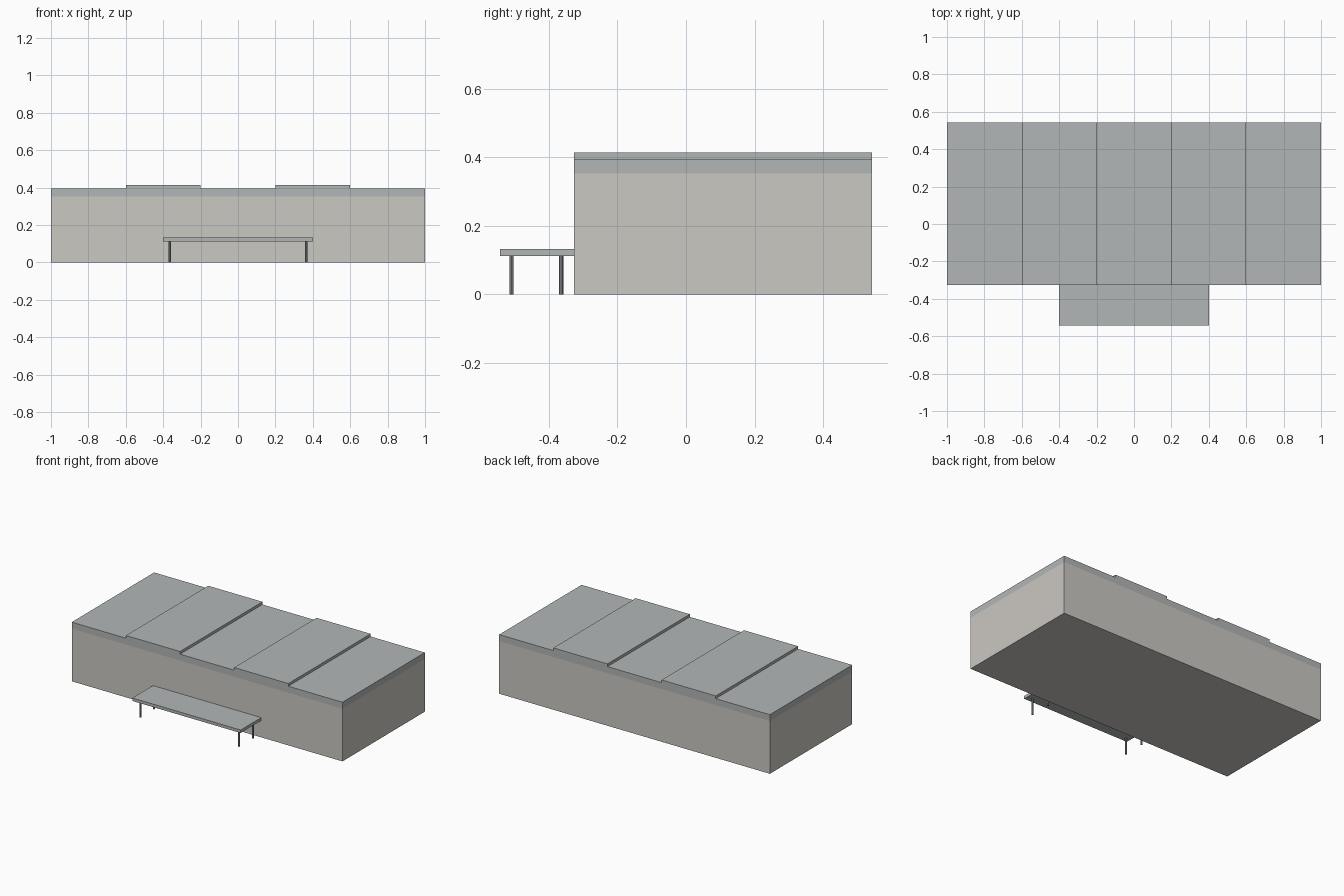
import bpy, bmesh

if "Cube" in bpy.data.objects:
    bpy.data.objects.remove(bpy.data.objects["Cube"])

FRONT, BACK = -0.326, 0.543


def material(name, color):
    m = bpy.data.materials.new(name)
    m.diffuse_color = (*color, 1)
    m.use_nodes = True
    m.node_tree.nodes["Principled BSDF"].inputs["Base Color"].default_value = m.diffuse_color
    return m


WALL = material("wall_beige", (0.60, 0.58, 0.54))
ROOF = material("roof_grey", (0.45, 0.47, 0.47))
POST = material("post_grey", (0.30, 0.31, 0.32))


def finish(name, bm, mat):
    bmesh.ops.recalc_face_normals(bm, faces=bm.faces)
    mesh = bpy.data.meshes.new(name)
    bm.to_mesh(mesh)
    bm.free()
    mesh.materials.append(mat)
    obj = bpy.data.objects.new(name, mesh)
    bpy.context.collection.objects.link(obj)
    return obj


def box(name, lo, hi, mat):
    bm = bmesh.new()
    bmesh.ops.create_cube(bm, size=1)
    for v in bm.verts:
        v.co = [l + (c + 0.5) * (h - l) for c, l, h in zip(v.co, lo, hi)]
    return finish(name, bm, mat)


# Main block
box("walls", (-1, FRONT, 0), (1, BACK, 0.352), WALL)

# Roof slab: five bays, every second one raised, extruded front to back
profile = [(-1, 0.352)]
for i in range(5):
    z = 0.413 if i % 2 else 0.395
    profile += [(-1 + 0.4 * i, z), (-0.6 + 0.4 * i, z)]
profile.append((1, 0.352))
bm = bmesh.new()
face = bm.faces.new([bm.verts.new((x, FRONT, z)) for x, z in profile])
ext = bmesh.ops.extrude_face_region(bm, geom=[face], use_keep_orig=True)
for v in ext["geom"]:
    if isinstance(v, bmesh.types.BMVert):
        v.co.y = BACK
finish("stepped_roof", bm, ROOF)

# Entrance canopy
box("canopy", (-0.4, -0.543, 0.112), (0.4, FRONT, 0.132), ROOF)

# Canopy posts
for side, x in (("left", -0.365), ("right", 0.365)):
    for row, y in (("front", -0.509), ("rear", -0.364)):
        bpy.ops.mesh.primitive_cylinder_add(
            vertices=8, radius=0.006, depth=0.112, location=(x, y, 0.056))
        post = bpy.context.object
        post.name = f"{row}_{side}_post"
        post.data.materials.append(POST)
